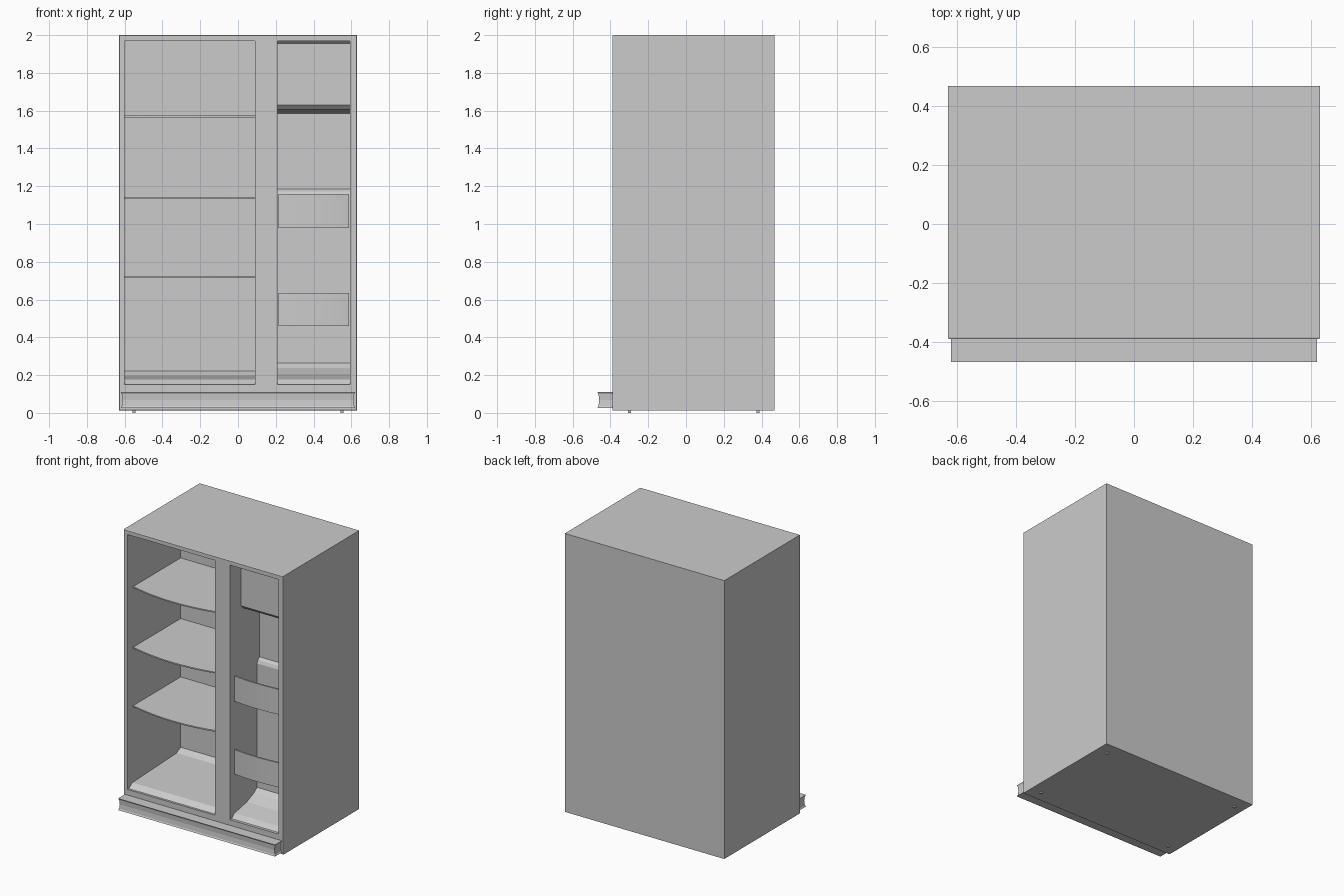
import bpy, bmesh, math

if "Cube" in bpy.data.objects:
    bpy.data.objects.remove(bpy.data.objects["Cube"], do_unlink=True)

GREY = (0.6, 0.6, 0.6, 1)
grey = bpy.data.materials.new("light grey")
grey.use_nodes = True
grey.diffuse_color = GREY
grey.node_tree.nodes["Principled BSDF"].inputs["Base Color"].default_value = GREY

FRONT, BACK, HALF_W = -0.39, 0.468, 0.63
LEFT_BAY = (-0.60, 0.09)
RIGHT_BAY = (0.21, 0.592)


def finish(name, bm):
    bmesh.ops.recalc_face_normals(bm, faces=bm.faces)
    mesh = bpy.data.meshes.new(name)
    bm.to_mesh(mesh)
    bm.free()
    mesh.materials.append(grey)
    obj = bpy.data.objects.new(name, mesh)
    bpy.context.collection.objects.link(obj)
    return obj


def prism(name, outline, axis, lo, hi):
    """Extrude an outline: (y, z) along x, or (x, y) along z."""
    bm = bmesh.new()
    place = (lambda p, t: (t, *p)) if axis == "x" else (lambda p, t: (*p, t))
    face = bm.faces.new([bm.verts.new(place(p, lo)) for p in outline])
    moved = bmesh.ops.extrude_face_region(bm, geom=[face])["geom"]
    shift = (hi - lo, 0, 0) if axis == "x" else (0, 0, hi - lo)
    bmesh.ops.translate(bm, vec=shift,
                        verts=[v for v in moved if isinstance(v, bmesh.types.BMVert)])
    return finish(name, bm)


def box(name, lo, hi):
    outline = [(lo[0], lo[1]), (hi[0], lo[1]), (hi[0], hi[1]), (lo[0], hi[1])]
    return prism(name, outline, "z", lo[2], hi[2])


def bowed(x0, x1, y, bulge, steps=16):
    """Front edge that bows forward between two side walls."""
    return [(x0 + (x1 - x0) * i / steps, y - bulge * (1 - (2 * i / steps - 1) ** 2))
            for i in range(steps + 1)]


# Cabinet with a slightly inset front frame
bm = bmesh.new()
bmesh.ops.create_cube(bm, size=1)
for v in bm.verts:
    v.co.x *= 2 * HALF_W
    v.co.y = BACK if v.co.y > 0 else FRONT + 0.006
    v.co.z = 2.0 if v.co.z > 0 else 0.012
bm.normal_update()
front = [f for f in bm.faces if f.normal.y < -0.9]
bmesh.ops.inset_region(bm, faces=front, thickness=0.004, depth=0.006)
cabinet = finish("cabinet", bm)

# Hollow bays: side outlines with sloped floors and stepped back walls
left_outline = [(-0.5, 0.15), (-0.375, 0.15), (-0.335, 0.178), (0.165, 0.198),
                (0.21, 0.222), (0.21, 1.97), (-0.5, 1.97)]
right_outline = [(-0.5, 0.15), (-0.37, 0.15), (-0.34, 0.178), (-0.2, 0.205),
                 (-0.12, 0.238), (-0.085, 0.265), (-0.085, 1.15), (-0.075, 1.172),
                 (-0.055, 1.185), (-0.055, 1.585), (-0.24, 1.605), (-0.265, 1.63),
                 (-0.265, 1.955), (-0.28, 1.968), (-0.5, 1.968)]
cutters = [prism("left_bay_cutter", left_outline, "x", *LEFT_BAY),
           prism("right_bay_cutter", right_outline, "x", *RIGHT_BAY)]
for cutter in cutters:
    cutter.hide_render = True
    cut = cabinet.modifiers.new("hollow", "BOOLEAN")
    cut.operation, cut.solver, cut.object = "DIFFERENCE", "EXACT", cutter
bpy.context.view_layer.update()
hollow = bpy.data.meshes.new_from_object(
    cabinet.evaluated_get(bpy.context.evaluated_depsgraph_get()))
cabinet.modifiers.clear()
cabinet.data = hollow
for cutter in cutters:
    bpy.data.objects.remove(cutter, do_unlink=True)

# Bowed shelves in the wide bay
x0, x1 = LEFT_BAY
for i, z in enumerate((0.72, 1.137, 1.57)):
    plan = bowed(x0, x1, -0.325, 0.045) + [(x1, 0.21), (x0, 0.21)]
    prism(f"shelf_{i + 1}", plan, "z", z - 0.005, z + 0.004)

# Baskets in the narrow bay: a floor plate and a tall bowed front
x0, x1 = RIGHT_BAY[0] + 0.004, RIGHT_BAY[1] - 0.004
for name, low, high in (("lower", 0.46, 0.635), ("upper", 0.98, 1.16)):
    edge = bowed(x0, x1, -0.345, 0.012)
    prism(name + "_basket_floor", edge + [(x1, -0.085), (x0, -0.085)], "z",
          low, low + 0.008)
    inner = [(x, y + 0.012) for x, y in reversed(edge)]
    prism(name + "_basket_front", edge + inner, "z", low, high)

# Kick plate with pinched ends and face
bm = bmesh.new()
rings = []
for z, pinch in ((0.027, 0), (0.036, 0.005), (0.068, 0.008), (0.1, 0.005), (0.11, 0)):
    w, y = 0.62 - pinch, -0.468 + pinch
    rings.append([bm.verts.new((*p, z)) for p in
                  ((-w, y), (w, y), (w, FRONT), (-w, FRONT))])
for a, b in zip(rings, rings[1:]):
    for i in range(4):
        j = (i + 1) % 4
        bm.faces.new((a[i], a[j], b[j], b[i]))
bm.faces.new(rings[0])
bm.faces.new(rings[-1])
finish("kick_plate", bm)

# Small levelling feet
for side, sx in (("right", -1), ("left", 1)):
    for end, y in (("front", -0.3), ("rear", 0.38)):
        x = sx * 0.55
        box(f"{end}_{side}_foot", (x - 0.008, y - 0.008, 0), (x + 0.008, y + 0.008, 0.014))
